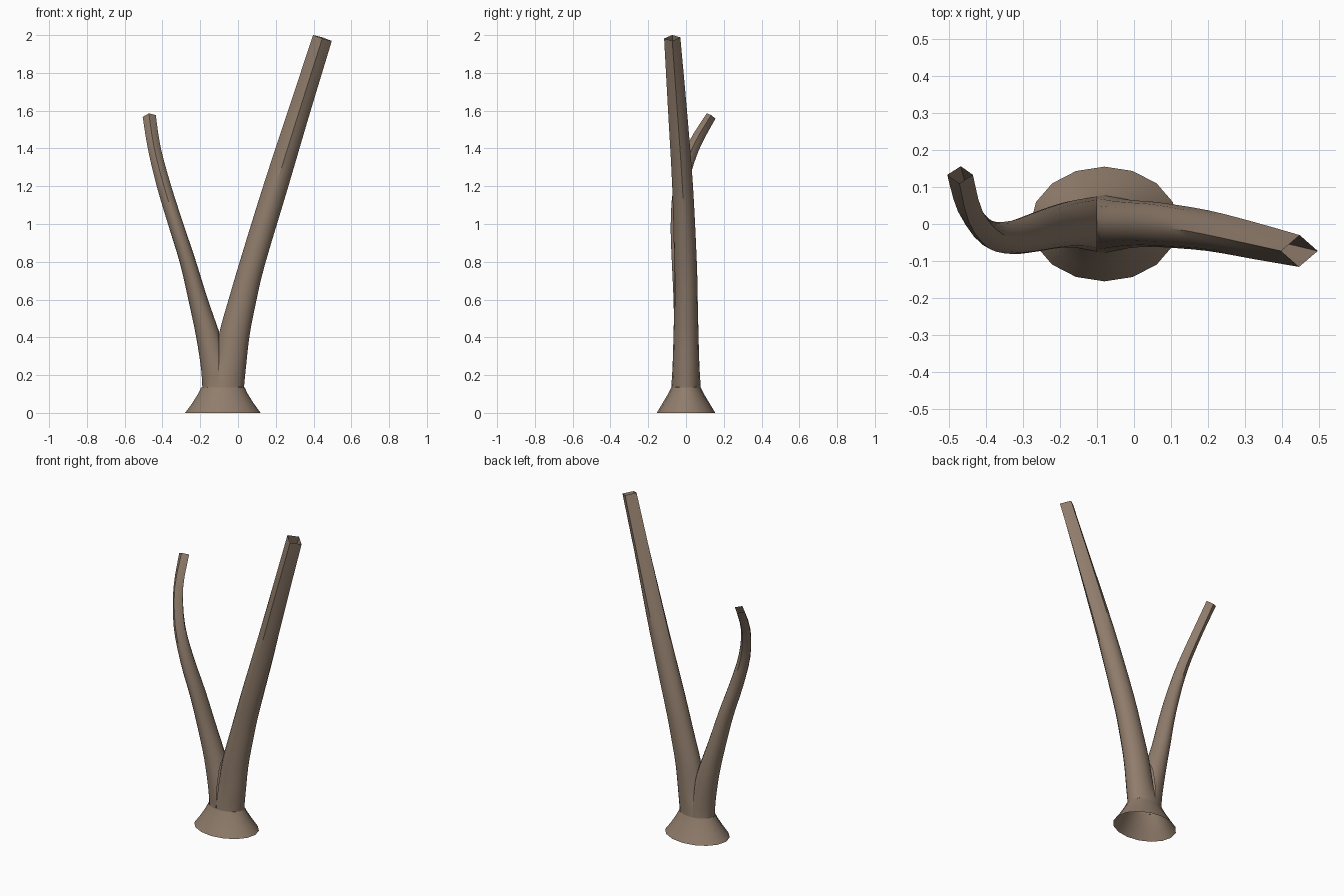
import bpy, bmesh, math
from mathutils import Vector

if "Cube" in bpy.data.objects:
    bpy.data.objects.remove(bpy.data.objects["Cube"])

SIDES = 16
bark = bpy.data.materials.new("brown bark")
bark.diffuse_color = (0.28, 0.205, 0.15, 1)
bark.use_nodes = True
bark.node_tree.nodes["Principled BSDF"].inputs["Base Color"].default_value = bark.diffuse_color


def finish(bm, name):
    mesh = bpy.data.meshes.new(name)
    bm.to_mesh(mesh)
    bm.free()
    mesh.materials.append(bark)
    ob = bpy.data.objects.new(name, mesh)
    bpy.context.collection.objects.link(ob)
    bpy.context.view_layer.objects.active = ob
    for o in bpy.context.selected_objects:
        o.select_set(False)
    ob.select_set(True)
    bpy.ops.object.shade_smooth_by_angle(angle=math.radians(40))
    return ob


def skin(bm, rings):
    loops = [[bm.verts.new(p) for p in r] for r in rings]
    for a, b in zip(loops, loops[1:]):
        for i in range(SIDES):
            j = (i + 1) % SIDES
            bm.faces.new((a[i], a[j], b[j], b[i]))


def spline(pts, steps=3):
    """Catmull-Rom through path points (x, y, z, rx, ry)."""
    p = [Vector(q) for q in pts]
    out = []
    for i in range(len(p) - 1):
        a, b, c, d = p[max(i - 1, 0)], p[i], p[i + 1], p[min(i + 2, len(p) - 1)]
        for s in range(steps):
            t = s / steps
            out.append(0.5 * (2 * b + (c - a) * t + (2 * a - 5 * b + 4 * c - d) * t * t
                              + (3 * b - a - 3 * c + d) * t ** 3))
    return out + [p[-1]]


def ring(c, t, rx, ry, diamond):
    """Cross-section that changes from round to four-sided."""
    u = Vector((t.z, 0, -t.x)).normalized()
    v = t.cross(u)
    pts = []
    for i in range(SIDES):
        a = 2 * math.pi * i / SIDES
        ca, sa = math.cos(a), math.sin(a)
        k = 1 + diamond * (1 / (abs(ca) + abs(sa)) - 1)
        pts.append(c + u * (rx * ca * k) + v * (ry * sa * k))
    return pts


def branch(name, pts, side):
    path = spline(pts)
    n = len(path)
    rings = []
    for i, q in enumerate(path):
        c = Vector(q[:3])
        t = Vector(path[min(i + 1, n - 1)][:3]) - Vector(path[max(i - 1, 0)][:3])
        t = Vector((0, 0, 1)) if i == 0 else t.normalized()
        rings.append(ring(c, t, q[3], q[4], max(0, (i / (n - 1) - 0.6) / 0.4)))
    bm = bmesh.new()
    skin(bm, rings)
    # trim at the fork plane so the two branches meet in a crease
    bmesh.ops.bisect_plane(bm, geom=bm.verts[:] + bm.edges[:] + bm.faces[:],
                           plane_co=(-0.1, 0, 0), plane_no=(-side, 0, 0),
                           clear_outer=True)
    return finish(bm, name)


# flared root, open underneath
bm = bmesh.new()
skin(bm, [[Vector((-0.08 + rx * math.cos(2 * math.pi * i / SIDES),
                   ry * math.sin(2 * math.pi * i / SIDES), z)) for i in range(SIDES)]
          for z, rx, ry in ((0, 0.2, 0.155), (0.05, 0.163, 0.125),
                            (0.1, 0.132, 0.095), (0.135, 0.115, 0.078))])
finish(bm, "root_flare")

# tall branch leaning right
branch("right_branch", [
    (-0.08, 0, 0.135, 0.115, 0.078), (-0.045, 0, 0.25, 0.088, 0.071),
    (-0.018, 0, 0.42, 0.08, 0.066), (0.025, 0, 0.6, 0.072, 0.062),
    (0.078, -0.003, 0.8, 0.066, 0.06), (0.2, -0.018, 1.2, 0.064, 0.055),
    (0.325, -0.045, 1.6, 0.057, 0.05), (0.447, -0.073, 1.985, 0.052, 0.043)], 1)

# short branch leaning left and curling back
branch("left_branch", [
    (-0.08, 0, 0.135, 0.115, 0.078), (-0.12, 0, 0.25, 0.078, 0.071),
    (-0.162, 0, 0.42, 0.062, 0.064), (-0.212, -0.008, 0.6, 0.05, 0.058),
    (-0.266, -0.022, 0.8, 0.042, 0.053), (-0.33, -0.036, 1.0, 0.039, 0.045),
    (-0.392, -0.027, 1.2, 0.037, 0.038), (-0.443, 0.035, 1.4, 0.034, 0.034),
    (-0.47, 0.133, 1.572, 0.035, 0.027)], -1)
